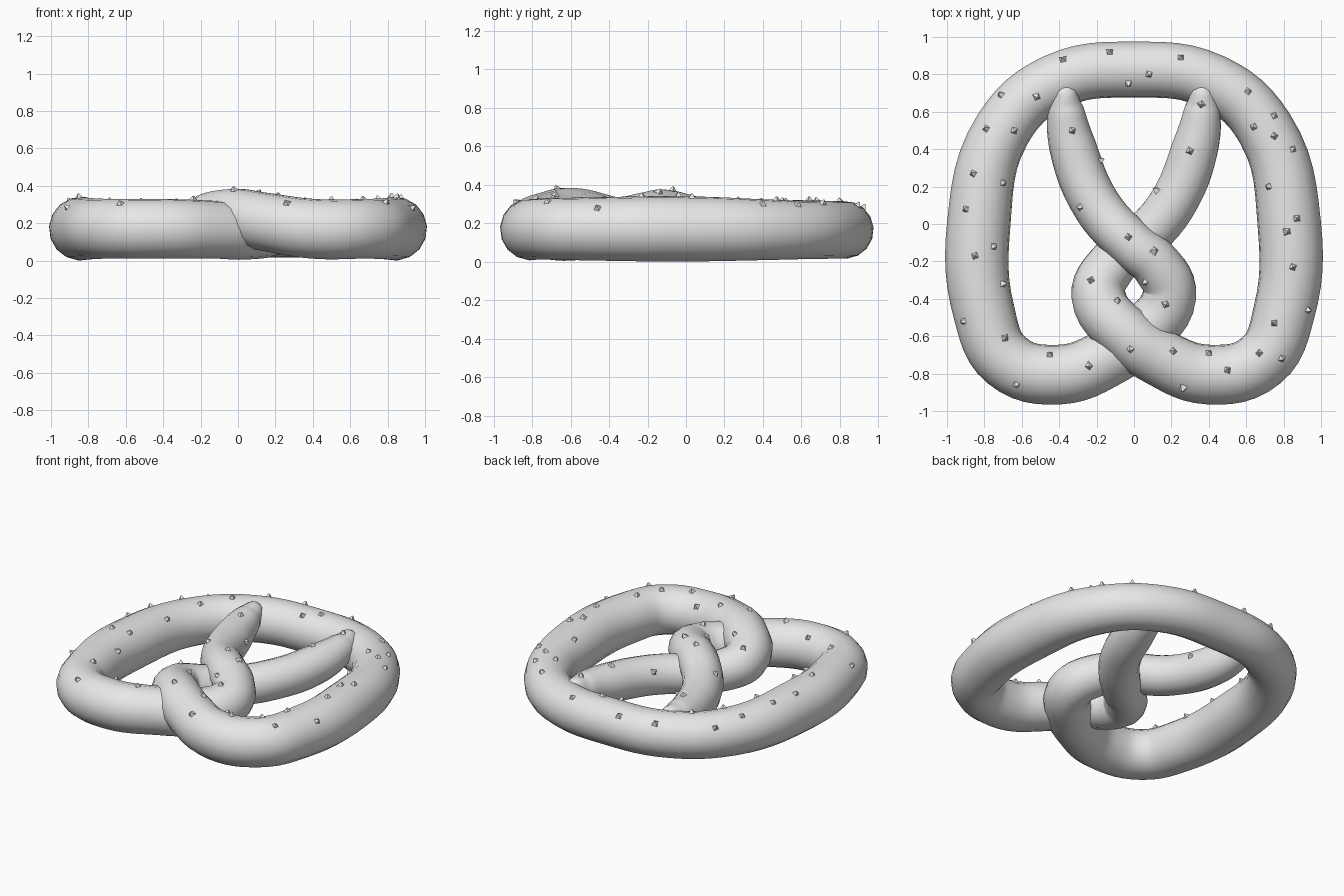
import bpy, bmesh
from mathutils import Vector, Matrix
from mathutils.bvhtree import BVHTree

cube = bpy.data.objects.get("Cube")
if cube:
    bpy.data.objects.remove(cube, do_unlink=True)


def make_material(name, colour):
    mat = bpy.data.materials.new(name)
    mat.use_nodes = True
    mat.diffuse_color = colour
    mat.node_tree.nodes["Principled BSDF"].inputs["Base Color"].default_value = colour
    return mat


grey = make_material("light grey", (0.8, 0.8, 0.8, 1))

# Half of the rope, from the back centre to one tip:
# x, y, radius, height on the left strand, height on the right strand
HALF = [
    (0, .825, .15, .165, .165),
    (.42, .76, .15, .165, .165),
    (.70, .51, .155, .165, .165),
    (.83, 0, .17, .17, .17),
    (.80, -.48, .165, .17, .17),
    (.68, -.73, .16, .17, .17),
    (.40, -.805, .16, .17, .17),
    (.13, -.71, .155, .21, .165),
    (-.03, -.6, .15, .235, .155),
    (-.19, -.38, .145, .19, .18),
    (-.12, -.22, .135, .155, .225),
    (0, -.12, .13, .145, .245),
    (.2, .1, .13, .16, .2),
    (.33, .42, .125, .19, .19),
    (.365, .62, .095, .23, .23),
    (.365, .72, .055, .265, .265),
    (.365, .755, .02, .27, .27),
]
left = [(x, y, z, r) for x, y, r, z, _ in HALF]
right = [(-x, y, z, r) for x, y, r, _, z in HALF]
path = right[:0:-1] + left

# Dough rope: one swept tube tapering to both tips
curve = bpy.data.curves.new("dough_path", "CURVE")
curve.dimensions = "3D"
curve.bevel_depth = 1
curve.bevel_resolution = 6
curve.resolution_u = 6
curve.use_fill_caps = True
spline = curve.splines.new("BEZIER")
spline.radius_interpolation = "CARDINAL"
spline.bezier_points.add(len(path) - 1)
for point, (x, y, z, r) in zip(spline.bezier_points, path):
    point.co = (x, y, z)
    point.radius = r
    point.handle_left_type = point.handle_right_type = "AUTO"

helper = bpy.data.objects.new("dough_path", curve)
bpy.context.collection.objects.link(helper)
graph = bpy.context.evaluated_depsgraph_get()
mesh = bpy.data.meshes.new_from_object(helper.evaluated_get(graph))
bpy.data.objects.remove(helper, do_unlink=True)
mesh.name = "dough_rope"
mesh.materials.clear()
mesh.materials.append(grey)
for face in mesh.polygons:
    face.use_smooth = True
dough = bpy.data.objects.new("dough_rope", mesh)
bpy.context.collection.objects.link(dough)

# Salt: small four-sided grains dropped onto the dough, places in hundredths
GRAINS = [
    (-38, 88), (-13, 92), (25, 89), (8, 80), (-3, 75), (-71, 69), (-52, 68),
    (61, 71), (36, 64), (75, 58), (-79, 51), (-64, 50), (-33, 50), (64, 52),
    (75, 47), (85, 40), (30, 39), (-18, 34), (-86, 27), (-70, 22), (72, 20),
    (12, 18), (-90, 8), (-29, 9), (87, 3), (82, -4), (29, -5), (-3, -7),
    (-75, -12), (-85, -17), (85, -23), (-23, -30), (6, -31), (-70, -32),
    (-9, -41), (17, -43), (93, -46), (-91, -52), (75, -53), (-69, -61),
    (-45, -70), (-24, -76), (-2, -67), (21, -68), (40, -69), (50, -78),
    (67, -69), (79, -72), (26, -88), (-63, -86),
]
bm = bmesh.new()
bm.from_mesh(mesh)
surface = BVHTree.FromBMesh(bm)
bm.free()

bm = bmesh.new()
for i, (x, y) in enumerate(GRAINS):
    start = Vector((x / 100, y / 100, 1))
    spot, normal, _, _ = surface.ray_cast(start, Vector((0, 0, -1)))
    if spot is None:
        spot, normal, _, _ = surface.find_nearest(start)
    if normal.z < 0:
        normal = -normal
    turn = normal.to_track_quat("Z", "Y").to_matrix().to_4x4()
    spin = Matrix.Rotation(0.78 + 0.2 * (i % 3 - 1), 4, "Z")
    place = Matrix.Translation(spot + normal * .007) @ turn @ spin
    bmesh.ops.create_cone(bm, cap_ends=True, segments=4, radius1=.028,
                          radius2=.004, depth=.03, matrix=place)
salt_mesh = bpy.data.meshes.new("salt_grains")
bm.to_mesh(salt_mesh)
bm.free()
salt_mesh.materials.append(grey)
salt = bpy.data.objects.new("salt_grains", salt_mesh)
bpy.context.collection.objects.link(salt)
